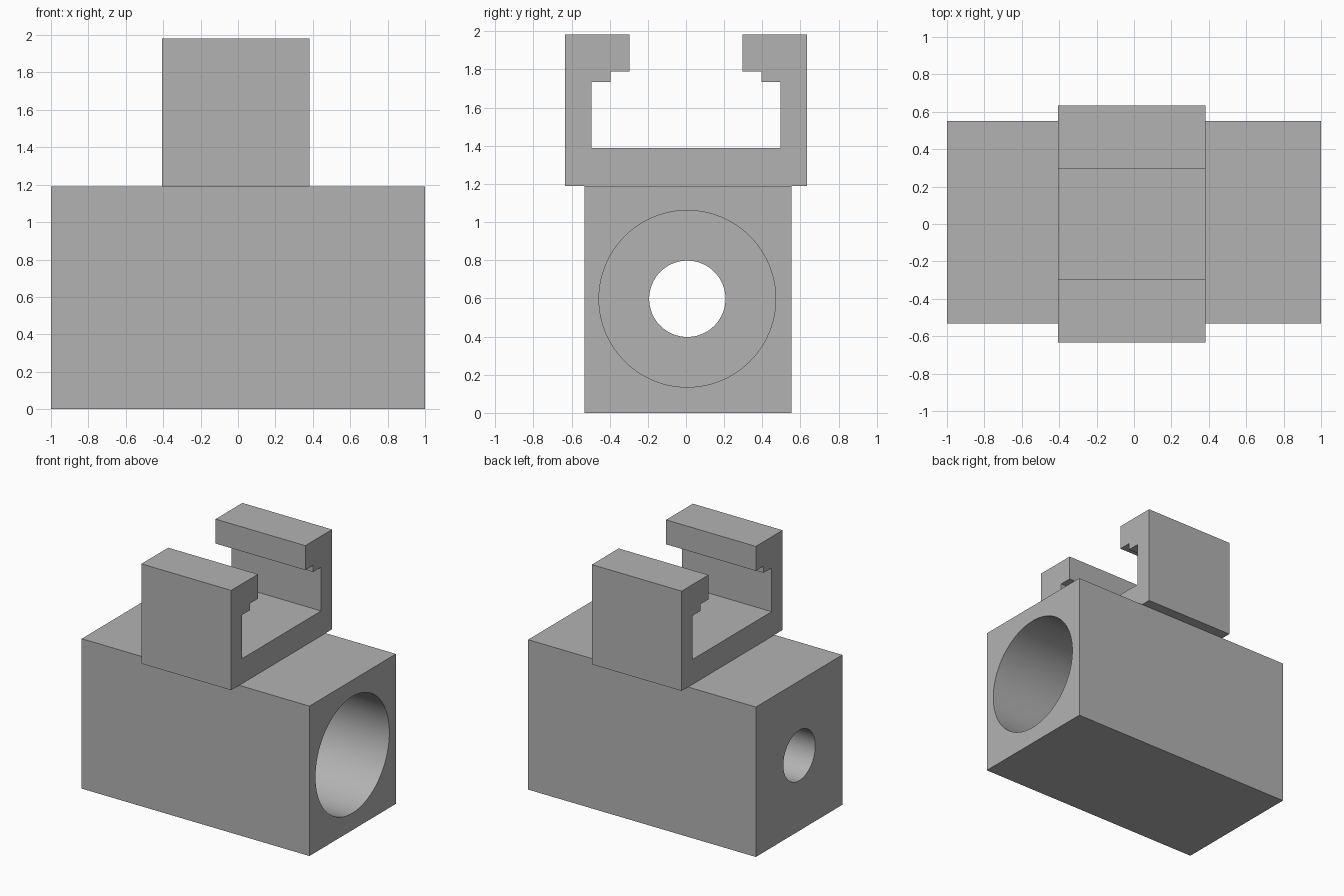
import bpy, bmesh, math

cube = bpy.data.objects.get("Cube")
if cube:
    bpy.data.objects.remove(cube, do_unlink=True)

GREY = (0.45, 0.45, 0.45, 1.0)
grey = bpy.data.materials.new("plain_grey")
grey.use_nodes = True
grey.diffuse_color = GREY
next(n for n in grey.node_tree.nodes if n.type == 'BSDF_PRINCIPLED').inputs["Base Color"].default_value = GREY


def extrude_along_x(name, profile, x0, x1):
    """Solid made by sweeping a closed (y, z) profile from x0 to x1."""
    bm = bmesh.new()
    face = bm.faces.new([bm.verts.new((x0, y, z)) for y, z in profile])
    swept = bmesh.ops.extrude_face_region(bm, geom=[face])
    verts = [g for g in swept["geom"] if isinstance(g, bmesh.types.BMVert)]
    bmesh.ops.translate(bm, verts=verts, vec=(x1 - x0, 0, 0))
    bmesh.ops.recalc_face_normals(bm, faces=bm.faces)
    mesh = bpy.data.meshes.new(name)
    bm.to_mesh(mesh)
    bm.free()
    mesh.materials.append(grey)
    obj = bpy.data.objects.new(name, mesh)
    bpy.context.collection.objects.link(obj)
    return obj


def circle(radius, y, z, sides=96):
    steps = [2 * math.pi * i / sides for i in range(sides)]
    return [(y + radius * math.cos(a), z + radius * math.sin(a)) for a in steps]


def cut(target, cutter):
    mod = target.modifiers.new("cut", 'BOOLEAN')
    mod.operation = 'DIFFERENCE'
    mod.solver = 'EXACT'
    mod.object = cutter
    bpy.context.view_layer.objects.active = target
    bpy.ops.object.modifier_apply(modifier=mod.name)
    bpy.data.objects.remove(cutter, do_unlink=True)


# Housing block with a stepped bore: wide from the left end, narrow at the right
BLOCK_TOP = 1.19
FRONT, BACK = -0.532, 0.552
BORE_Y, BORE_Z = 0.007, 0.598
SHOULDER_X = -0.6
block = extrude_along_x("housing_block", [(FRONT, 0), (BACK, 0), (BACK, BLOCK_TOP), (FRONT, BLOCK_TOP)], -1, 1)
cut(block, extrude_along_x("wide_bore", circle(0.463, BORE_Y, BORE_Z), SHOULDER_X, 1.1))
cut(block, extrude_along_x("narrow_bore", circle(0.2, BORE_Y, BORE_Z), -1.1, SHOULDER_X + 0.1))

# Channel clip with stepped lips, mirrored front to back
half = [(0.633, BLOCK_TOP), (0.633, 1.982), (0.297, 1.982), (0.297, 1.788),
        (0.396, 1.788), (0.396, 1.735), (0.495, 1.735), (0.495, 1.388)]
profile = half + [(-y, z) for y, z in reversed(half)]
clip = extrude_along_x("channel_clip", profile, -0.405, 0.383)

# Smooth bores, crisp edges
bpy.ops.object.select_all(action='DESELECT')
for obj in (block, clip):
    obj.select_set(True)
bpy.context.view_layer.objects.active = block
bpy.ops.object.shade_smooth_by_angle(angle=math.radians(30))
